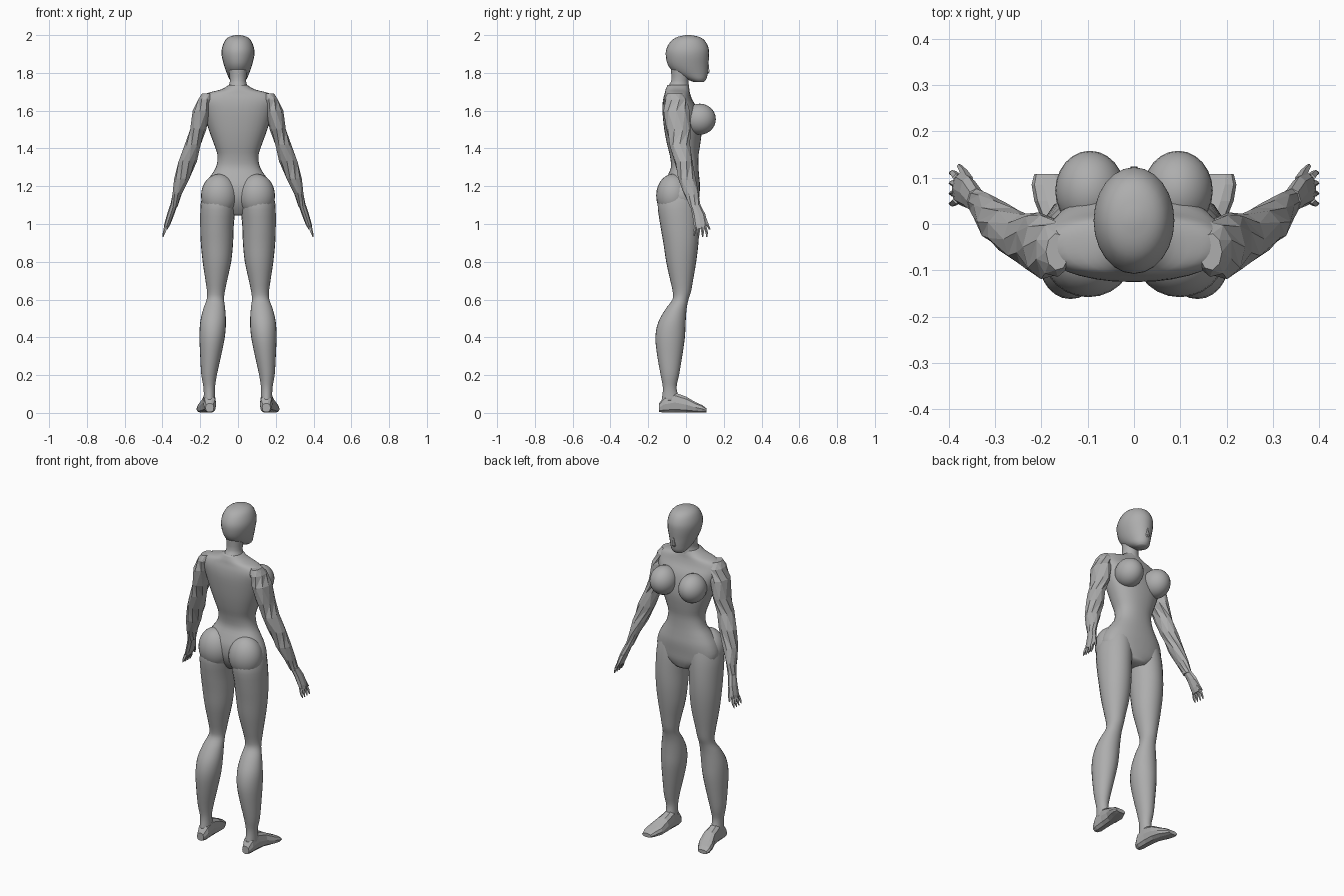
import bpy, bmesh, math

SKIN = bpy.data.materials.new("plain grey")
SKIN.diffuse_color = (0.42, 0.42, 0.42, 1)


def finish(name, bm, smooth=True, mirror=False):
    bmesh.ops.recalc_face_normals(bm, faces=bm.faces)
    me = bpy.data.meshes.new(name)
    bm.to_mesh(me)
    bm.free()
    me.materials.append(SKIN)
    for p in me.polygons:
        p.use_smooth = smooth
    ob = bpy.data.objects.new(name, me)
    bpy.context.collection.objects.link(ob)
    if mirror:
        mod = ob.modifiers.new("other side", 'MIRROR')
        mod.use_mirror_merge = False
    return ob


def fair(rings, n):
    """Catmull-Rom steps between the rings."""
    if n < 2:
        return rings
    out = []
    for i in range(len(rings) - 1):
        a, b, c, d = (rings[max(0, min(len(rings) - 1, i + k))] for k in (-1, 0, 1, 2))
        for s in range(n):
            t = s / n
            out.append(tuple(0.5 * (2 * q + (r - p) * t + (2 * p - 5 * q + 4 * r - u) * t * t
                                    + (3 * q - p - 3 * r + u) * t ** 3)
                             for p, q, r, u in zip(a, b, c, d)))
    return out + [rings[-1]]


def loft(name, rings, sides=24, steps=3, power=2.0, along_y=False, twist=0.0, **kw):
    """Rings are (x min, x max, depth min, depth max, position along the axis)."""
    bm = bmesh.new()
    loops = []
    for k, (x0, x1, d0, d1, h) in enumerate(fair(rings, steps)):
        loop = []
        for i in range(sides):
            a = 2 * math.pi * (i + twist * (k % 2)) / sides
            c, s = math.cos(a), math.sin(a)
            x = (x0 + x1) / 2 + (x1 - x0) / 2 * math.copysign(abs(c) ** (2 / power), c)
            d = (d0 + d1) / 2 + (d1 - d0) / 2 * math.copysign(abs(s) ** (2 / power), s)
            loop.append(bm.verts.new((x, h, d) if along_y else (x, d, h)))
        loops.append(loop)
    for a, b in zip(loops, loops[1:]):
        for i in range(sides):
            j = (i + 1) % sides
            if twist:  # triangular facets
                bm.faces.new((a[i], a[j], b[i]))
                bm.faces.new((a[j], b[j], b[i]))
            else:
                bm.faces.new((a[i], a[j], b[j], b[i]))
    bm.faces.new(loops[0])
    bm.faces.new(loops[-1])
    return finish(name, bm, **kw)


def ball(name, centre, radii, **kw):
    bm = bmesh.new()
    bmesh.ops.create_uvsphere(bm, u_segments=24, v_segments=14, radius=1)
    for v in bm.verts:
        v.co = [c + r * q for c, r, q in zip(centre, radii, v.co)]
    return finish(name, bm, **kw)


def even(rows):
    """Rows of (half width, back, front, height) to symmetric rings."""
    return [(-w, w, y0, y1, z) for w, y0, y1, z in rows]


# Head, jaw to crown
loft("head", even([
    (.030, .040, .095, 1.752), (.046, .000, .108, 1.768), (.060, -.06, .115, 1.80),
    (.074, -.095, .118, 1.84), (.086, -.107, .122, 1.89), (.085, -.103, .120, 1.93),
    (.070, -.078, .100, 1.97), (.046, -.043, .068, 1.991), (.012, 0, .024, 2.0)]))
loft("nose", even([(.006, .09, .113, 1.79), (.014, .09, .127, 1.805), (.005, .09, .122, 1.85)]),
     sides=6, steps=1, smooth=False)
loft("neck", even([(.062, -.105, .02, 1.69), (.05, -.095, .016, 1.73),
                   (.043, -.078, .014, 1.76), (.05, -.08, .03, 1.83)]))

# Torso, shoulders to crotch
loft("torso", even([
    (.050, -.098, .012, 1.735), (.090, -.108, .018, 1.712), (.172, -.113, .022, 1.69),
    (.198, -.122, .035, 1.655), (.185, -.125, .065, 1.60), (.155, -.115, .082, 1.50),
    (.126, -.10, .075, 1.42), (.108, -.085, .066, 1.36), (.117, -.08, .066, 1.30),
    (.148, -.10, .070, 1.25), (.178, -.118, .074, 1.20), (.192, -.118, .070, 1.14),
    (.165, -.10, .066, 1.09), (.06, -.07, .052, 1.045)]), sides=32, power=2.3)
ball("breast", (.095, .072, 1.555), (.075, .086, .082), mirror=True)
ball("buttock", (.099, -.068, 1.15), (.097, .09, .115), mirror=True)

# Legs, hip to ankle
loft("leg", [
    (.02, .175, -.12, .055, 1.19), (.012, .197, -.15, .066, 1.11), (.022, .20, -.137, .070, 1.0),
    (.026, .197, -.12, .066, .9), (.036, .187, -.105, .054, .8), (.058, .172, -.083, .037, .7),
    (.07, .164, -.07, .026, .64), (.074, .166, -.072, .013, .6), (.068, .184, -.108, .003, .55),
    (.064, .20, -.147, -.002, .48), (.070, .204, -.162, -.006, .4), (.09, .20, -.152, -.02, .3),
    (.112, .194, -.134, -.037, .2), (.122, .182, -.122, -.05, .13),
    (.12, .182, -.13, -.03, .06)], mirror=True)

# Feet, heel to toes
loft("foot", [
    (.128, .172, .004, .05, -.143), (.116, .182, 0, .09, -.115), (.117, .185, 0, .11, -.06),
    (.115, .195, 0, .088, 0), (.120, .215, 0, .058, .05), (.138, .221, 0, .042, .085),
    (.155, .215, .002, .025, .108)], sides=10, steps=1, power=2.6, along_y=True,
    smooth=False, mirror=True)

# Arms, shoulder to wrist
loft("arm", [
    (.14, .19, -.10, -.02, 1.692), (.13, .213, -.115, .005, 1.66), (.145, .24, -.12, .02, 1.60),
    (.168, .256, -.105, .026, 1.50), (.195, .282, -.088, .022, 1.42),
    (.218, .318, -.062, .035, 1.33), (.255, .338, -.042, .052, 1.24),
    (.297, .348, -.012, .068, 1.16), (.32, .360, .02, .078, 1.09)],
    sides=9, steps=1, twist=.5, smooth=False, mirror=True)

# Hands with fingers and thumb
loft("palm", [(.32, .36, .022, .077, 1.10), (.338, .376, .033, .103, 1.05),
              (.357, .390, .040, .112, 1.00), (.371, .393, .045, .105, .975)],
     sides=8, steps=1, smooth=False, mirror=True)
for k in range(4):
    y, tip = .052 + .016 * k, .044 + .022 * k
    loft(f"finger_{k + 1}", [(.370, .392, y - .009, y + .009, .985),
                             (.382, .398, tip - .007, tip + .007, .955),
                             (.394, .400, tip - .003, tip + .003, .932 + .004 * (k == 0))],
         sides=5, steps=1, smooth=False, mirror=True)
loft("thumb", [(.345, .37, .08, .105, 1.04), (.358, .376, .103, .12, 1.0),
               (.372, .382, .12, .13, .972)], sides=5, steps=1, smooth=False, mirror=True)
